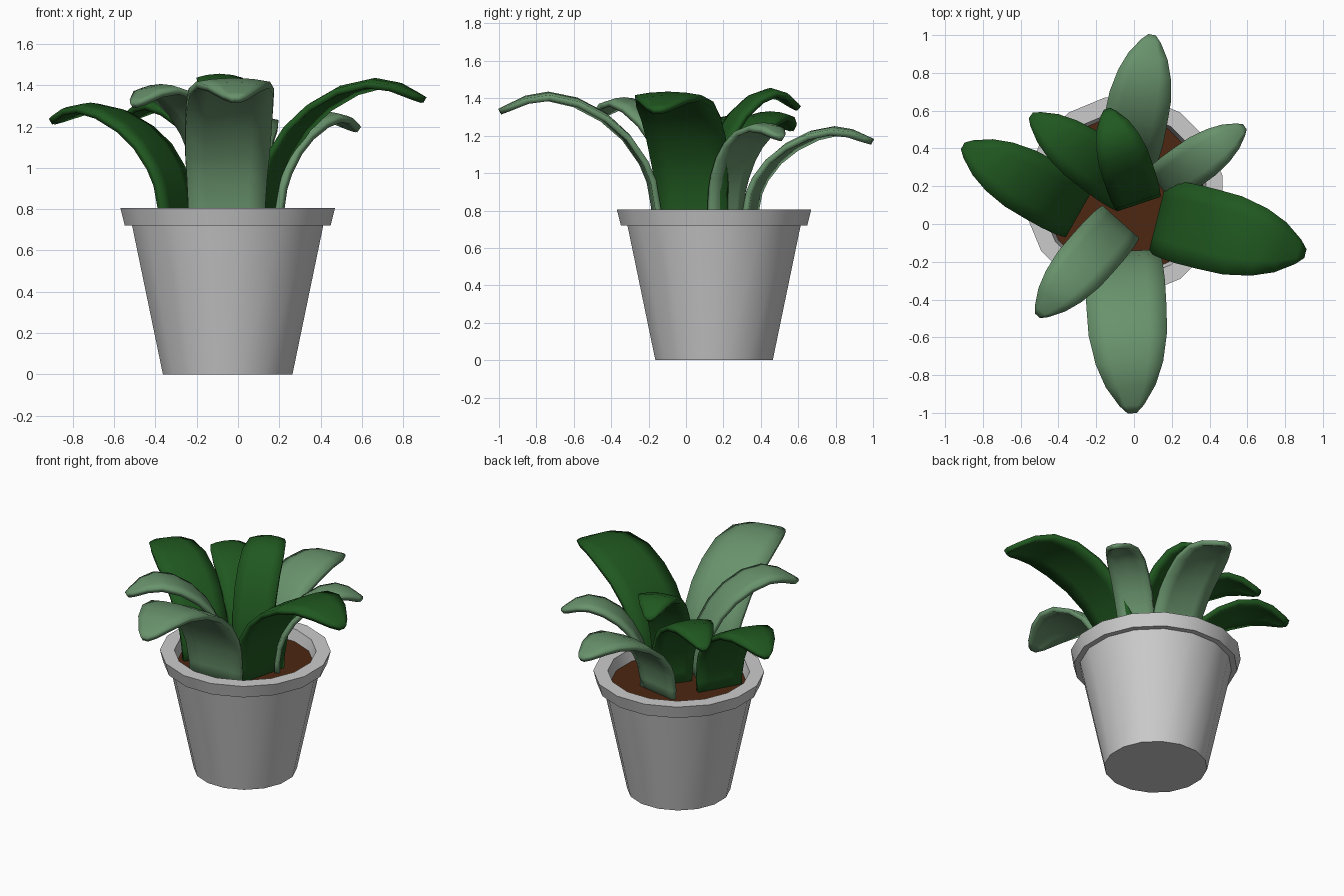
import bpy, bmesh, math
from mathutils import Vector

if "Cube" in bpy.data.objects:
    bpy.data.objects.remove(bpy.data.objects["Cube"])

POT_X, POT_Y, SIDES, SOIL_Z = -0.05, 0.15, 16, 0.73


def material(name, rgb):
    m = bpy.data.materials.new(name)
    m.diffuse_color = (*rgb, 1)
    m.use_nodes = True
    m.node_tree.nodes["Principled BSDF"].inputs["Base Color"].default_value = m.diffuse_color
    return m


dark = material("dark_green", (0.014, 0.095, 0.014))
light = material("pale_green", (0.14, 0.29, 0.15))
brown = material("soil_brown", (0.075, 0.02, 0.006))


def finish(name, bm, mat=None, angle=35):
    bmesh.ops.recalc_face_normals(bm, faces=bm.faces)
    me = bpy.data.meshes.new(name)
    bm.to_mesh(me)
    bm.free()
    ob = bpy.data.objects.new(name, me)
    bpy.context.collection.objects.link(ob)
    if mat:
        me.materials.append(mat)
    bpy.ops.object.select_all(action='DESELECT')
    ob.select_set(True)
    bpy.context.view_layer.objects.active = ob
    bpy.ops.object.shade_smooth_by_angle(angle=math.radians(angle))
    return ob


def ring(bm, r, z):
    return [bm.verts.new((POT_X + r * math.cos((i + .5) * math.tau / SIDES),
                          POT_Y + r * math.sin((i + .5) * math.tau / SIDES), z))
            for i in range(SIDES)]


# Pot: tapered body, overhanging rim and inner wall
bm = bmesh.new()
profile = [(0.32, 0), (0.472, 0.72), (0.508, 0.72), (0.53, 0.805),
           (0.44, 0.805), (0.415, 0.70)]
rings = [ring(bm, r, z) for r, z in profile]
for a, b in zip(rings, rings[1:]):
    for i in range(SIDES):
        j = (i + 1) % SIDES
        bm.faces.new((a[i], a[j], b[j], b[i]))
bm.faces.new(rings[0])
bm.faces.new(rings[-1])
finish("pot", bm)

# Soil disc
bm = bmesh.new()
bm.faces.new(ring(bm, 0.423, SOIL_Z))
finish("soil", bm, brown)

# Leaf stations: fraction of reach, fraction of crest height, fraction of width
STATIONS = [(0, -.05, .86), (0, .12, .89), (.03, .33, .93), (.08, .48, .97),
            (.19, .68, 1), (.33, .84, 1), (.51, .955, .98), (.69, 1, .84),
            (.83, .97, .62), (.95, .9, .3), (1, .87, .1)]


def leaf(name, base, tip, crest, width, mat, thick=0.032):
    base, tip = Vector((*base, 0)), Vector((*tip, 0))
    side = (tip - base).normalized().cross(Vector((0, 0, 1)))
    bm = bmesh.new()
    rows = []
    for r, h, w in STATIONS:
        mid = base.lerp(tip, r)
        mid.z = SOIL_Z + h * (crest - SOIL_Z)
        row = []
        for u in (-1, -.55, 0, .55, 1):
            p = mid + side * (u * w * width / 2)
            p.z -= 0.022 * u * u * w * min(1, r * 3)   # edges droop a little
            row.append(bm.verts.new(p))
        rows.append(row)
    for a, b in zip(rows, rows[1:]):
        for i in range(4):
            bm.faces.new((a[i], a[i + 1], b[i + 1], b[i]))
    ob = finish(name, bm, mat, 60)
    mod = ob.modifiers.new("thickness", 'SOLIDIFY')
    mod.thickness, mod.offset = thick, 0


# Leaves: base xy, tip xy, crest height, width
leaf("leaf_front", (-0.055, -0.16), (-0.01, -0.995), 1.42, 0.42, light)
leaf("leaf_right", (0.14, 0.035), (0.90, -0.155), 1.42, 0.43, dark)
leaf("leaf_left", (-0.30, 0.07), (-0.90, 0.41), 1.30, 0.34, dark)
leaf("leaf_back_left", (-0.02, 0.18), (-0.54, 0.57), 1.315, 0.29, dark)
leaf("leaf_inner_back", (0.02, 0.12), (-0.14, 0.60), 1.44, 0.27, dark)
leaf("leaf_back_right", (0.15, 0.21), (0.58, 0.51), 1.255, 0.24, light)
leaf("leaf_back", (-0.03, 0.345), (0.095, 0.995), 1.235, 0.33, light)
leaf("leaf_front_left", (-0.08, 0.0), (-0.505, -0.48), 1.39, 0.29, light)
